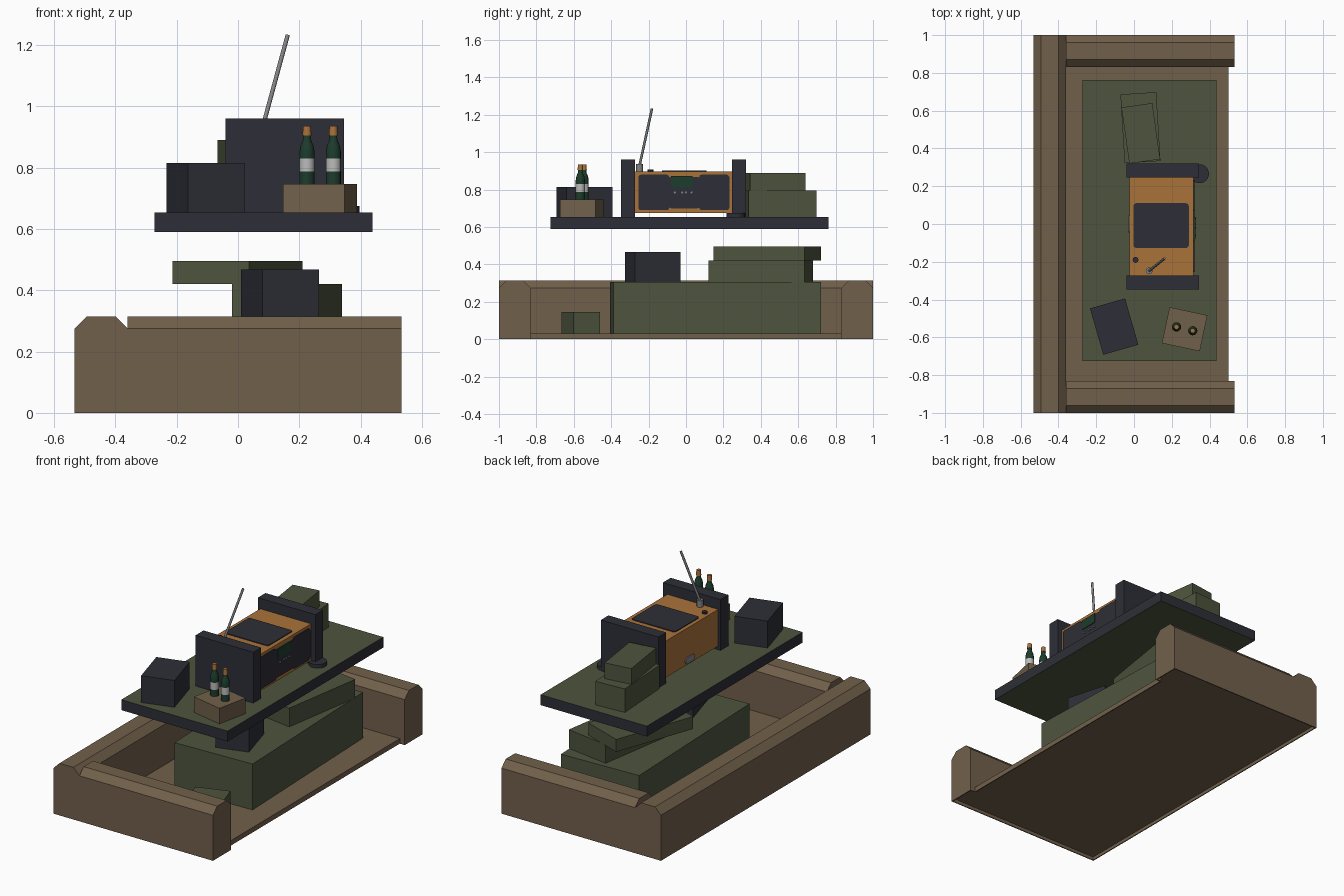
import bpy, bmesh, math
from mathutils import Vector, Matrix

if "Cube" in bpy.data.objects:
    bpy.data.objects.remove(bpy.data.objects["Cube"])


def mat(name, r, g, b):
    m = bpy.data.materials.new(name)
    m.diffuse_color = (r, g, b, 1)
    m.use_nodes = True
    m.node_tree.nodes["Principled BSDF"].inputs["Base Color"].default_value = m.diffuse_color
    return m


BROWN = mat("brown_wood", .165, .118, .07)
GREEN = mat("olive_green", .076, .09, .048)
NAVY = mat("dark_navy", .027, .028, .038)
ORANGE = mat("orange_wood", .40, .17, .042)
BOTTLE = mat("bottle_green", .012, .045, .025)
LABEL = mat("label_white", .5, .5, .5)
METAL = mat("grey_metal", .23, .23, .24)


def finish(name, bm, *mats):
    bmesh.ops.recalc_face_normals(bm, faces=bm.faces)
    me = bpy.data.meshes.new(name)
    bm.to_mesh(me)
    bm.free()
    for m in mats:
        me.materials.append(m)
    ob = bpy.data.objects.new(name, me)
    bpy.context.collection.objects.link(ob)
    return ob


def box(name, m, cx, cy, w, l, z0, z1, deg=0):
    """Upright box, turned about z."""
    bm = bmesh.new()
    bmesh.ops.create_cube(bm, size=1, matrix=Matrix.Translation((cx, cy, (z0 + z1) / 2))
                          @ Matrix.Rotation(math.radians(deg), 4, 'Z')
                          @ Matrix.Diagonal((w, l, z1 - z0, 1)))
    return finish(name, bm, m)


def span(name, m, x0, x1, y0, y1, z0, z1):
    return box(name, m, (x0 + x1) / 2, (y0 + y1) / 2, x1 - x0, y1 - y0, z0, z1)


def prism(name, m, pts, vec):
    """Extrude a polygon of 3D points along vec."""
    bm = bmesh.new()
    f = bm.faces.new([bm.verts.new(p) for p in pts])
    r = bmesh.ops.extrude_face_region(bm, geom=[f])
    bmesh.ops.translate(bm, vec=vec, verts=[v for v in r['geom'] if isinstance(v, bmesh.types.BMVert)])
    return finish(name, bm, m)


def rounded(a0, a1, b0, b1, r=.015):
    """Outline of a rounded rectangle."""
    out = []
    for i, (a, b) in enumerate([(a1 - r, b1 - r), (a0 + r, b1 - r), (a0 + r, b0 + r), (a1 - r, b0 + r)]):
        for k in range(4):
            t = math.radians(90 * i + 30 * k)
            out.append((a + r * math.cos(t), b + r * math.sin(t)))
    return out


def rod(name, m, p0, p1, r, n=12):
    p0, p1 = Vector(p0), Vector(p1)
    d = p1 - p0
    bm = bmesh.new()
    bmesh.ops.create_cone(bm, cap_ends=True, segments=n, radius1=r, radius2=r, depth=d.length,
                          matrix=Matrix.Translation((p0 + p1) / 2) @ d.to_track_quat('Z', 'Y').to_matrix().to_4x4())
    return finish(name, bm, m)


def smooth(ob):
    bpy.ops.object.select_all(action='DESELECT')
    ob.select_set(True)
    bpy.context.view_layer.objects.active = ob
    bpy.ops.object.shade_smooth_by_angle(angle=math.radians(35))


# Base: three chamfered walls around a floor, open at +x
def wall_profile(a0, a1):
    return [(a0, .02), (a1, .02), (a1, .275), (a1 - .04, .315), (a0 + .04, .315), (a0, .275)]


prism("back_wall", BROWN, [(x, -1, z) for x, z in wall_profile(-.533, -.36)], (0, 2, 0))
for name, y0, y1 in (("front_end_wall", -1, -.83), ("rear_end_wall", .83, 1)):
    prism(name, BROWN, [(-.36, y, z) for y, z in wall_profile(y0, y1)], (.893, 0, 0))
span("floor", BROWN, -.365, .5, -.835, .835, .02, .03)
# Thin rim below the base
t = .006
span("rim_back", BROWN, -.533, -.533 + t, -1, 1, 0, .025)
span("rim_opening", BROWN, .5 - t, .5, -.83, .83, 0, .025)
for s in (-1, 1):
    y0, y1 = sorted((s, s * (1 - t)))
    span("rim_end", BROWN, -.533, .533, y0, y1, 0, .025)
    y0, y1 = sorted((s * .83, s * (.83 + t)))
    span("rim_return", BROWN, .5, .533, y0, y1, 0, .025)
    y0, y1 = sorted((s, s * .83))
    span("rim_tip", BROWN, .533 - t, .533, y0, y1, 0, .025)

# Boxes stacked below the table
box("pedestal_box", GREEN, .095, .158, .51, 1.11, .03, .307, 2)
box("small_floor_box", GREEN, .20, -.5625, .20, .15, .03, .145, 19)
box("flat_box_lower", GREEN, .16, .40, .28, .52, .307, .42, -9)
box("flat_box_upper", GREEN, -.002, .435, .265, .515, .42, .495, -19.8)
box("dark_box_lower", NAVY, .137, -.178, .193, .255, .307, .467, 16)

# Table slab: navy edges, green faces
slab = span("table_slab", NAVY, -.272, .438, -.725, .762, .59, .653)
slab.data.materials.append(GREEN)
for p in slab.data.polygons:
    p.material_index = 1 if abs(p.normal.z) > .5 else 0

# Boxes on the table
box("dark_box_upper", NAVY, -.105, -.543, .193, .255, .653, .815, 16)
box("wooden_crate", BROWN, .268, -.557, .205, .195, .653, .747, -12)
box("table_box_lower", GREEN, .034, .51, .19, .365, .653, .795, 3.5)
box("table_box_upper", GREEN, .036, .48, .165, .30, .795, .89, 8)
smooth(rod("round_puck", NAVY, (.347, .266, .653), (.347, .266, .675), .05, 24))

# Bottles, coloured by height
PROFILE = [(0, 0), (.0245, 0), (.0245, .04), (.0245, .083), (.0245, .105), (.021, .125),
           (.013, .143), (.012, .157), (.0145, .157), (.013, .188), (0, .188)]
for i, (x, y) in enumerate([(.225, -.545), (.311, -.565)]):
    bm = bmesh.new()
    vs = [bm.verts.new((r, 0, z)) for r, z in PROFILE]
    es = [bm.edges.new(e) for e in zip(vs, vs[1:])]
    bmesh.ops.spin(bm, geom=vs + es, cent=(0, 0, 0), axis=(0, 0, 1), angle=math.tau, steps=16)
    bmesh.ops.remove_doubles(bm, verts=bm.verts, dist=.0005)
    for f in bm.faces:
        z = f.calc_center_median().z
        f.material_index = 2 if z > .156 else 1 if .041 < z < .082 else 0
    bmesh.ops.translate(bm, vec=(x, y, .747), verts=bm.verts)
    smooth(finish("bottle_%d" % (i + 1), bm, BOTTLE, LABEL, ORANGE))

# Radio held between two upright panels
span("panel_front", NAVY, -.04, .345, -.347, -.272, .653, .96)
span("panel_rear", NAVY, -.04, .345, .247, .32, .653, .96)
span("radio_body", ORANGE, -.025, .315, -.275, .25, .676, .897)

# Radio face plates, on +x
for name, y0, y1, z0, z1 in (("speaker_left", -.255, -.09, .69, .88),
                             ("speaker_right", .07, .232, .69, .88),
                             ("control_plate", -.095, .075, .70, .868)):
    prism(name, NAVY, [(.313, y, z) for y, z in rounded(y0, y1, z0, z1)], (.008, 0, 0))
span("screen", BOTTLE, .318, .325, -.08, .035, .812, .872)
for y in (-.06, -.02, .0, .03):
    rod("dial", METAL, (.318, y, .785), (.328, y, .785), .006, 8)

# Radio top plate, knob and back cover
prism("top_plate", NAVY, [(x, y, .895) for x, y in rounded(-.003, .29, -.127, .11)], (0, 0, .007))
rod("top_knob", NAVY, (.008, -.19, .895), (.008, -.19, .908), .016, 8)
prism("rear_socket", METAL, [(-.03, y, z) for y, z in rounded(-.045, .045, .682, .722, .018)], (.008, 0, 0))

# Aerial
smooth(rod("aerial_base", METAL, (.08, -.248, .895), (.08, -.248, .938), .018))
smooth(rod("aerial", METAL, (.08, -.248, .93), (.162, -.182, 1.232), .007))
